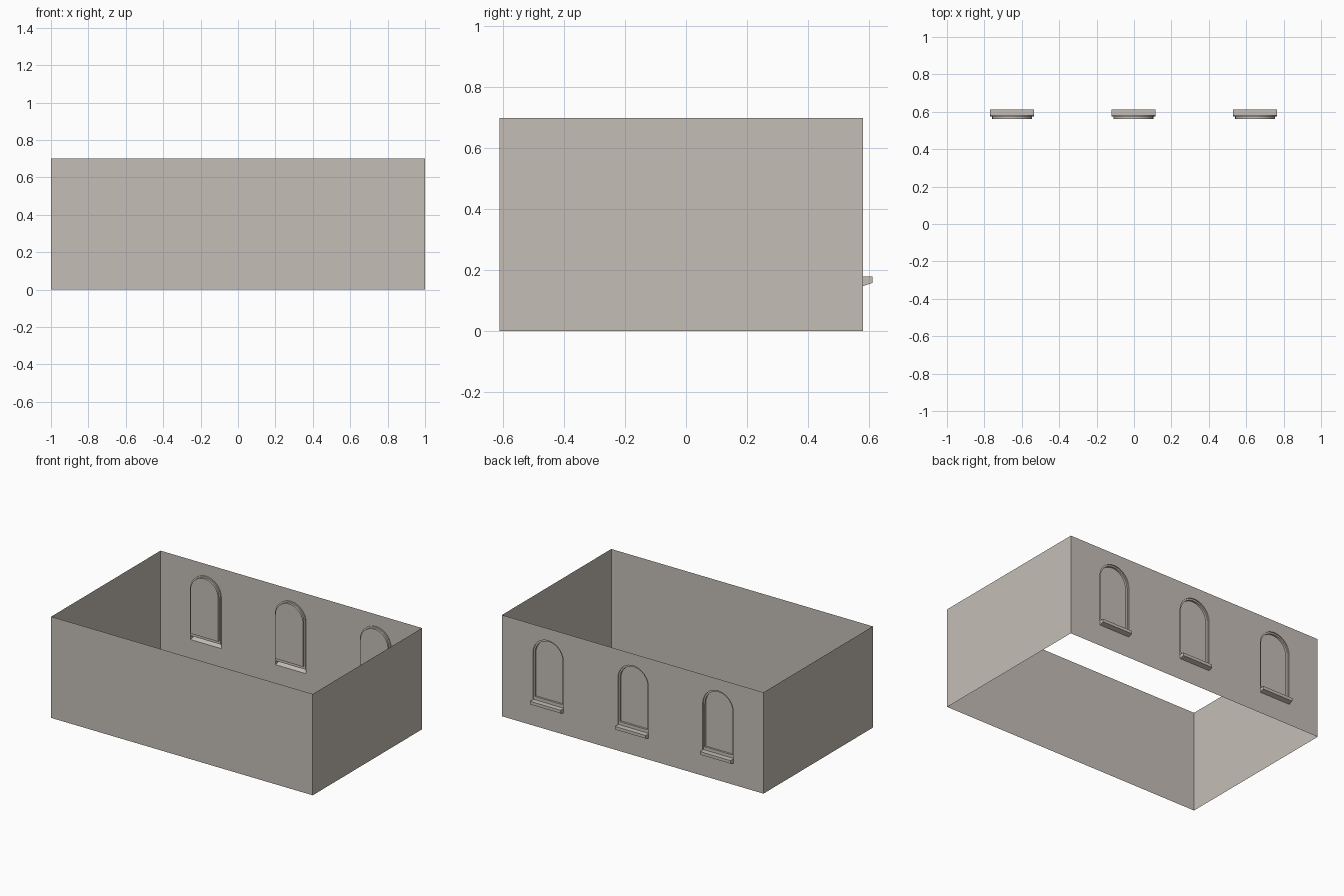
import bpy, bmesh, math
from mathutils import Vector

cube = bpy.data.objects.get("Cube")
if cube:
    bpy.data.objects.remove(cube, do_unlink=True)

# Main dimensions
FRONT, BACK, HEIGHT = -0.612, 0.582, 0.70
WINDOWS = (-0.652, -0.003, 0.647)
HALF, SPRING = 0.117, 0.50           # opening half width, arch spring height
SILL_TOP, SILL_LOW, SILL_OUT = 0.178, 0.147, 0.612
RING_Y, PANE_Y = 0.575, 0.562        # depths of the two recess steps
INSET, PANE_LOW = 0.011, 0.20

stone = bpy.data.materials.new("warm_grey_stone")
stone.use_nodes = True
color = (0.56, 0.515, 0.47, 1)
stone.diffuse_color = color
bsdf = stone.node_tree.nodes["Principled BSDF"]
bsdf.inputs["Base Color"].default_value = color
bsdf.inputs["Roughness"].default_value = 0.8


def finish(bm, name, centre, outward=True, smooth=False):
    """Turn faces away from (or towards) a centre point and make the object."""
    bm.normal_update()
    for f in bm.faces:
        away = f.normal.dot(f.calc_center_median() - Vector(centre)) > 0
        if away != outward:
            f.normal_flip()
    mesh = bpy.data.meshes.new(name)
    bm.to_mesh(mesh)
    bm.free()
    mesh.materials.append(stone)
    obj = bpy.data.objects.new(name, mesh)
    bpy.context.collection.objects.link(obj)
    if smooth:
        bpy.ops.object.select_all(action='DESELECT')
        obj.select_set(True)
        bpy.context.view_layer.objects.active = obj
        bpy.ops.object.shade_smooth_by_angle(angle=math.radians(30))
    return obj


def arch(cx, half, low, y, steps=20):
    """Outline of a round-headed opening, starting at its lower right."""
    pts = [(cx + half, y, low)]
    for i in range(steps + 1):
        a = math.pi * i / steps
        pts.append((cx + half * math.cos(a), y, SPRING + half * math.sin(a)))
    return pts + [(cx - half, y, low)]


def loop(bm, pts):
    return [bm.verts.new(p) for p in pts]


def bridge(bm, a, b, closed=True):
    n = len(a)
    for i in range(n if closed else n - 1):
        j = (i + 1) % n
        bm.faces.new((a[i], a[j], b[j], b[i]))


# Three plain walls, as thin sheets
bm = bmesh.new()
plan = [(-1, BACK), (-1, FRONT), (1, FRONT), (1, BACK)]
bridge(bm, loop(bm, [(x, y, 0) for x, y in plan]),
       loop(bm, [(x, y, HEIGHT) for x, y in plan]), closed=False)
finish(bm, "front_and_side_walls", (0, 0, HEIGHT / 2))

# Back wall with arched openings
bm = bmesh.new()
outlines = [[(-1, BACK, 0), (1, BACK, 0), (1, BACK, HEIGHT), (-1, BACK, HEIGHT)]]
outlines += [arch(cx, HALF, SILL_LOW, BACK) for cx in WINDOWS]
for pts in outlines:
    vs = loop(bm, pts)
    for i, v in enumerate(vs):
        bm.edges.new((v, vs[i - 1]))
bmesh.ops.triangle_fill(bm, edges=bm.edges[:], use_beauty=True, normal=(0, 1, 0))
bmesh.ops.dissolve_limit(bm, angle_limit=0.01, verts=bm.verts[:], edges=bm.edges[:])
finish(bm, "back_wall", (0, 0, HEIGHT / 2))

for cx, side in zip(WINDOWS, ("right", "middle", "left")):
    # Stepped recess: reveal, frame ring, inner reveal, pane
    bm = bmesh.new()
    rings = [loop(bm, arch(cx, h, low, y)) for h, low, y in (
        (HALF, SILL_TOP, BACK), (HALF, SILL_TOP, RING_Y),
        (HALF - INSET, PANE_LOW, RING_Y), (HALF - INSET, PANE_LOW, PANE_Y))]
    for a, b in zip(rings, rings[1:]):
        bridge(bm, a, b)
    bm.faces.new(rings[-1])
    finish(bm, side + "_window_recess", (cx, BACK + 0.05, 0.4), False, True)

    # Sill: hollow shell, open towards the room, underside sloping up outwards
    bm = bmesh.new()
    profile = [(BACK, SILL_LOW), (SILL_OUT, SILL_LOW + 0.01),
               (SILL_OUT, SILL_TOP), (BACK, SILL_TOP)]
    ends = [loop(bm, [(cx + s * HALF, y, z) for y, z in profile]) for s in (-1, 1)]
    bridge(bm, *ends, closed=False)
    for e in ends:
        bm.faces.new(e)
    finish(bm, side + "_window_sill", (cx, BACK + 0.01, 0.165))
